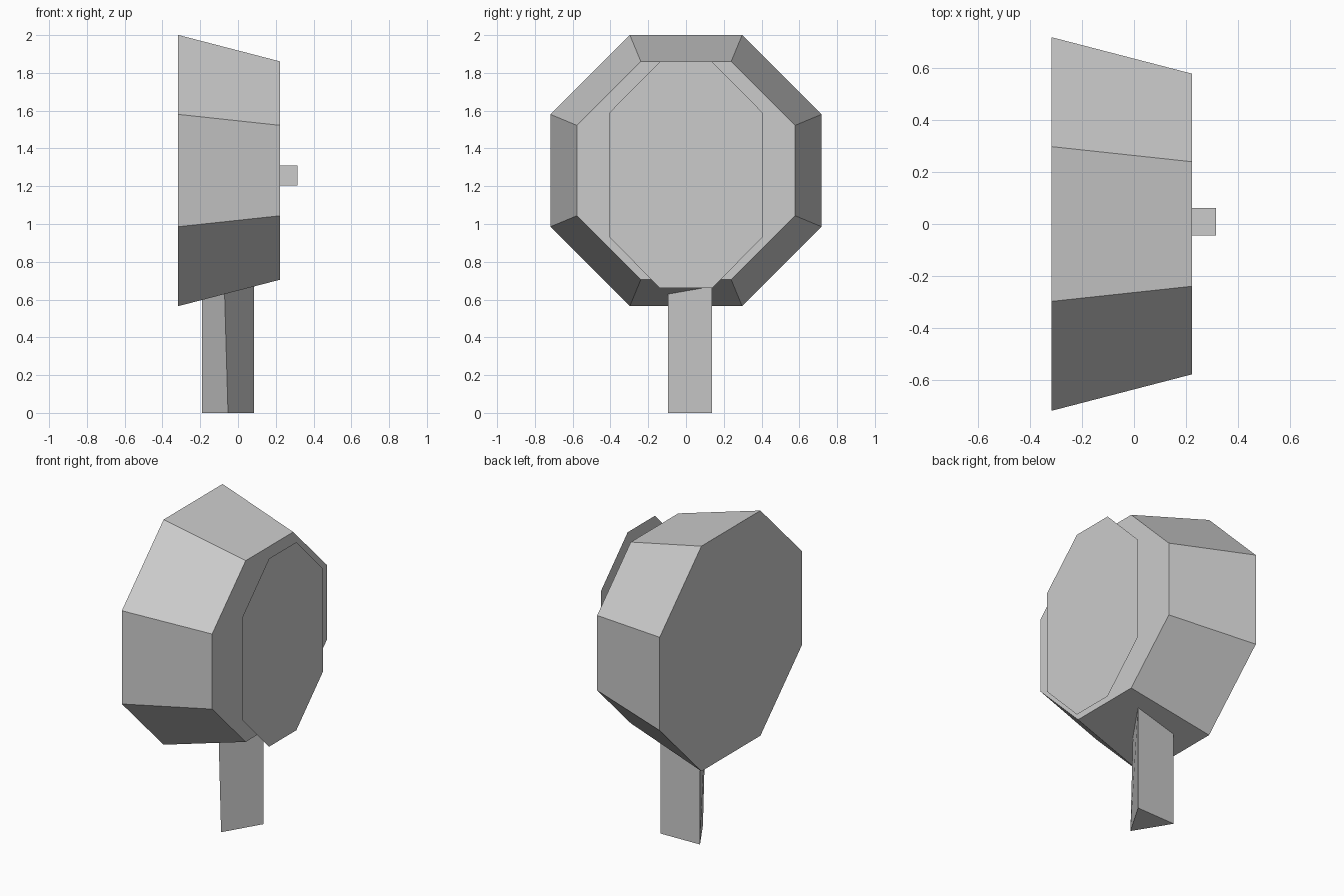
import bpy
from math import cos, sin, pi

cube = bpy.data.objects.get("Cube")
if cube:
    bpy.data.objects.remove(cube, do_unlink=True)

grey = bpy.data.materials.new("plain grey")
grey.use_nodes = True
COLOUR = (0.6, 0.6, 0.6, 1)
grey.diffuse_color = COLOUR
grey.node_tree.nodes["Principled BSDF"].inputs["Base Color"].default_value = COLOUR


def add_object(name, verts, faces):
    mesh = bpy.data.meshes.new(name)
    mesh.from_pydata(verts, [], faces)
    mesh.materials.append(grey)
    obj = bpy.data.objects.new(name, mesh)
    bpy.context.collection.objects.link(obj)
    return obj


def loft(name, start, end):
    """Join two matching outlines with side faces and cap both ends."""
    n = len(start)
    sides = [(i, (i + 1) % n, n + (i + 1) % n, n + i) for i in range(n)]
    caps = [tuple(reversed(range(n))), tuple(range(n, 2 * n))]
    return add_object(name, start + end, sides + caps)


def octagon(x, z, apothem):
    r = apothem / cos(pi / 8)
    angles = [(i + 0.5) * pi / 4 for i in range(8)]
    return [(x, r * cos(a), z + r * sin(a)) for a in angles]


def square(x, y, z, h):
    return [(x, y + sy * h, z + sz * h)
            for sy, sz in ((-1, -1), (1, -1), (1, 1), (-1, 1))]


BACK, FACE, TIP = -0.317, 0.222, 0.315

# Tapered eight-sided body lying along x
loft("body", octagon(BACK, 1.283, 0.718), octagon(FACE, 1.283, 0.578))

# Short square stem holding the front plate
loft("plate_stem", square(FACE, 0.008, 1.258, 0.053), square(TIP, 0.008, 1.258, 0.053))

# Thin elongated plate in front of the body
outline = [(0.405, 0.33), (0.138, 0.6), (-0.138, 0.6), (-0.405, 0.33)]
outline += [(-y, -z) for y, z in outline]
add_object("front_plate", [(TIP, y, 1.26 + z) for y, z in outline], [tuple(range(8))])

# Three-sided leg, its front edge leaning slightly
foot = [(-0.053, -0.095, 0), (0.085, 0.138, 0), (-0.19, 0.13, 0)]
top = [(x, y, 0.7) for x, y, _ in foot]
top[0] = (-0.073, -0.095, 0.7)
loft("leg", foot, top)
